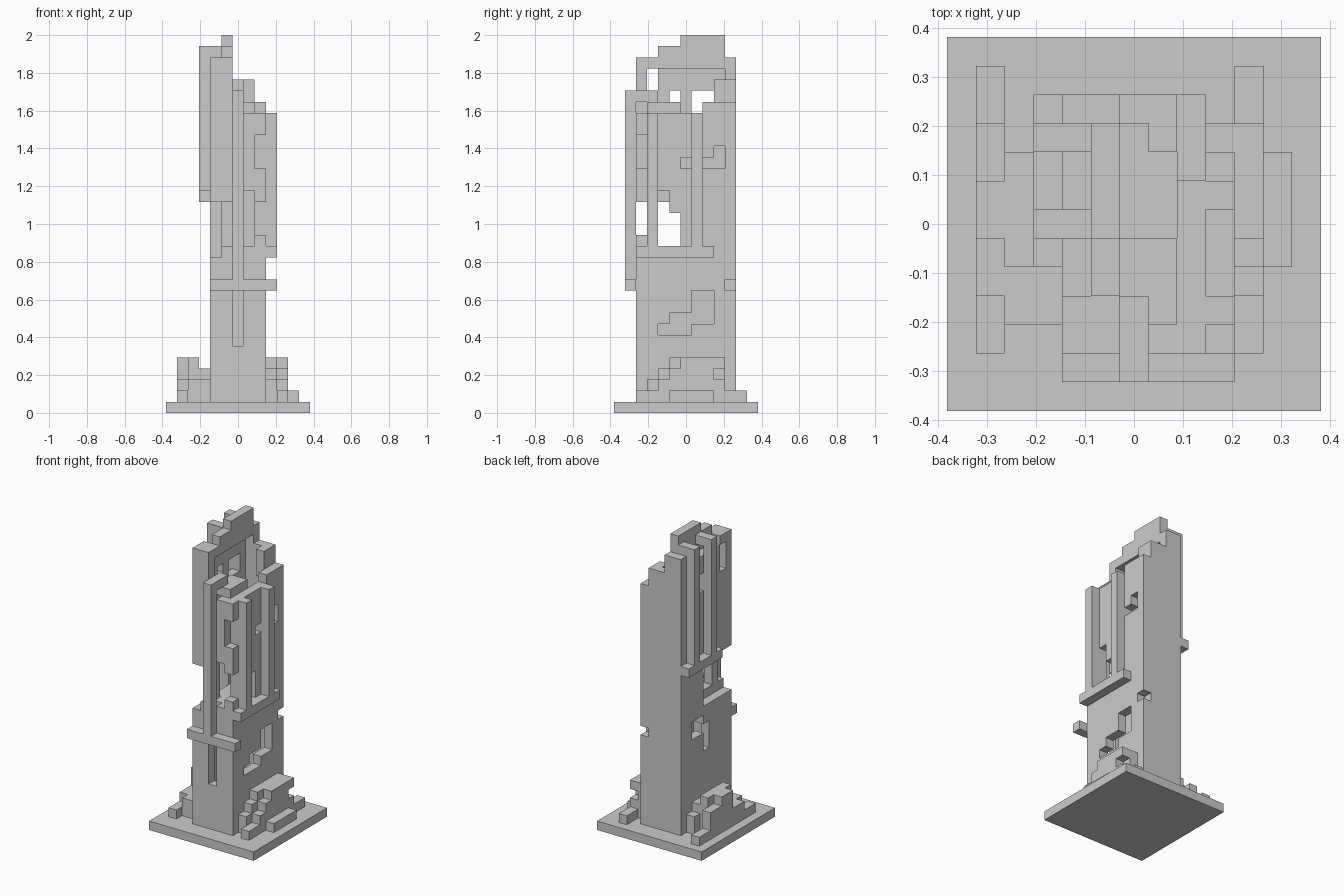
import bpy, bmesh

if "Cube" in bpy.data.objects:
    bpy.data.objects.remove(bpy.data.objects["Cube"])

S = 2 / 34          # block size: the tower is 34 blocks tall on a 13 x 13 base


def cells(box):
    x0, x1, y0, y1, z0, z1 = box
    return {(x, y, z) for x in range(x0, x1) for y in range(y0, y1) for z in range(z0, z1)}


def part(name, solid, carve=()):
    """Block solid from boxes (x0,x1,y0,y1,z0,z1), with carved boxes, as one clean skin."""
    vox = set().union(*map(cells, solid))
    for c in carve:
        vox -= cells(c)
    bm = bmesh.new()
    verts = {}

    def vert(p):
        if p not in verts:
            verts[p] = bm.verts.new(((p[0] - 6.5) * S, (p[1] - 6.5) * S, p[2] * S))
        return verts[p]

    for v in vox:
        for axis in range(3):
            for side in (0, 1):
                n = list(v)
                n[axis] += 2 * side - 1
                if tuple(n) in vox:
                    continue
                ring = []
                for a, b in ((0, 0), (1, 0), (1, 1), (0, 1)):
                    p = list(v)
                    p[axis] += side
                    p[(axis + 1) % 3] += a
                    p[(axis + 2) % 3] += b
                    ring.append(vert(tuple(p)))
                bm.faces.new(ring if side else ring[::-1])
    bmesh.ops.dissolve_limit(bm, angle_limit=0.02, verts=bm.verts[:], edges=bm.edges[:])
    me = bpy.data.meshes.new(name)
    bm.to_mesh(me)
    bm.free()
    bpy.context.collection.objects.link(bpy.data.objects.new(name, me))


part("base_plate", [(0, 13, 0, 13, 0, 1)])

# Hollow lower shaft with a floor, front slot and stepped breaks in both sides
part("lower_shaft",
     [(4, 9, 2, 11, 1, 15)],
     [(5, 8, 3, 10, 1, 14),
      (6, 7, 2, 3, 6, 15),
      (8, 9, 4, 5, 7, 8), (8, 9, 5, 7, 7, 9), (8, 9, 7, 9, 8, 11),
      (4, 5, 7, 9, 11, 13), (4, 5, 6, 7, 9, 12),
      (4, 5, 2, 7, 14, 15),
      (8, 9, 10, 11, 11, 12)])

# Back wall with its broken, stepped top and the back right corner
part("back_wall",
     [(4, 9, 10, 11, 15, 28), (4, 8, 10, 11, 28, 30), (4, 6, 10, 11, 30, 32),
      (8, 9, 9, 10, 15, 28), (7, 8, 9, 10, 27, 30)],
     [(8, 9, 9, 10, 22, 24)])

# Left wall with a broken foot, front return and overhanging stepped crest
part("left_wall",
     [(4, 5, 7, 10, 15, 19), (4, 5, 2, 10, 19, 31), (4, 6, 2, 3, 19, 32),
      (4, 5, 3, 4, 31, 32), (5, 6, 3, 4, 15, 20)],
     [(4, 6, 3, 4, 28, 31), (4, 5, 5, 6, 28, 29), (4, 5, 7, 9, 27, 29)])
part("crest", [(5, 6, 2, 10, 31, 32), (5, 6, 4, 10, 32, 33), (5, 6, 6, 10, 33, 34)])

# Right wall and front return, with gaps
part("right_wall",
     [(8, 9, 2, 9, 15, 27), (7, 8, 2, 3, 20, 27), (8, 9, 8, 9, 27, 28),
      (6, 8, 3, 6, 27, 28)],
     [(8, 9, 4, 6, 15, 18), (8, 9, 4, 5, 18, 20), (8, 9, 2, 3, 16, 19),
      (8, 9, 2, 3, 22, 25), (8, 9, 6, 7, 22, 23), (8, 9, 8, 9, 22, 23)])

# Outer ribs standing on ledges, tied back to the walls by caps
part("left_ribs",
     [(3, 4, 5, 11, 19, 20)]
     + [b for y in (6, 9) for b in ((3, 4, y, y + 1, 20, 33), (4, 5, y, y + 1, 32, 33))])
part("right_ribs",
     [(9, 10, 2, 9, 14, 15)] + [(9, 10, y, y + 1, 15, 27) for y in (3, 7)])
part("front_rib",
     [(4, 10, 1, 2, 11, 12), (6, 7, 1, 2, 12, 29), (6, 7, 2, 4, 28, 29)])

# Rubble heaps against both sides
part("right_rubble",
     [(9, 10, 3, 10, 1, 3), (9, 10, 4, 10, 3, 4), (9, 10, 5, 10, 4, 5),
      (10, 11, 2, 4, 1, 2), (10, 11, 4, 10, 1, 3), (10, 11, 5, 9, 3, 4),
      (10, 11, 6, 10, 4, 5), (11, 12, 5, 9, 1, 2), (10, 11, 10, 12, 1, 2)],
     [(10, 11, 9, 10, 3, 4)])
part("left_rubble",
     [(3, 4, 3, 10, 1, 3), (3, 4, 5, 9, 3, 4),
      (2, 3, 3, 9, 1, 3), (2, 3, 5, 9, 3, 5),
      (1, 2, 2, 4, 1, 2), (1, 2, 4, 6, 1, 3),
      (1, 2, 6, 10, 1, 4), (1, 2, 6, 8, 4, 5), (1, 2, 10, 12, 1, 2)])
